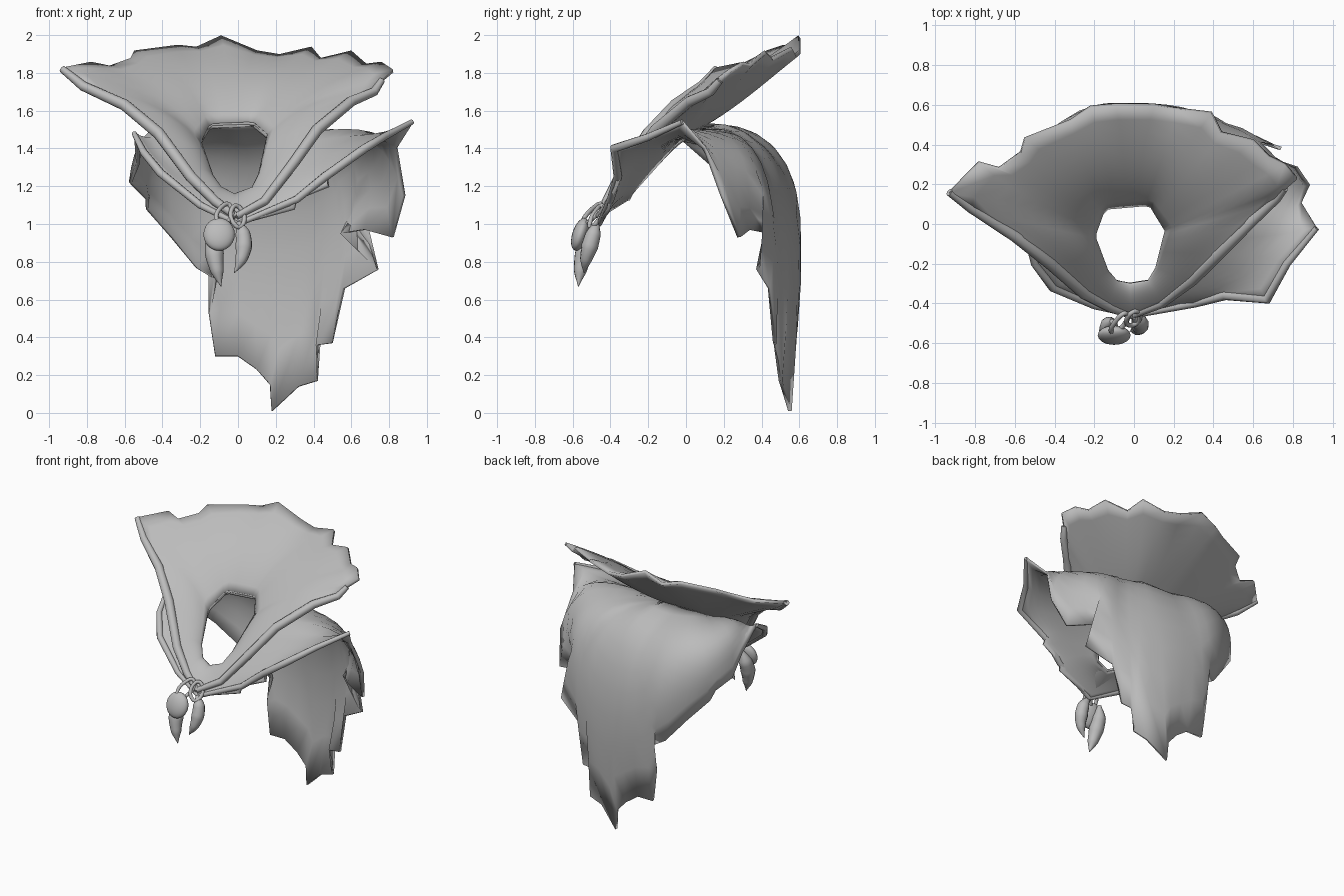
import bpy, bmesh, math
from mathutils import Vector

if "Cube" in bpy.data.objects:
    bpy.data.objects.remove(bpy.data.objects["Cube"], do_unlink=True)

grey = bpy.data.materials.new("plain grey")
grey.use_nodes = True
grey.diffuse_color = (0.5, 0.5, 0.5, 1)
grey.node_tree.nodes["Principled BSDF"].inputs["Base Color"].default_value = (0.5, 0.5, 0.5, 1)


def finish(obj, angle=65):
    obj.data.materials.append(grey)
    bpy.ops.object.select_all(action='DESELECT')
    obj.select_set(True)
    bpy.context.view_layer.objects.active = obj
    if obj.type == 'MESH':
        bpy.ops.object.shade_smooth_by_angle(angle=math.radians(angle))
    return obj


# Angular neck opening, high at the back and low at the front
FRONT, END = -math.pi / 2, math.pi * 1.5
neck_ring = [Vector(p) for p in (
    (-.02, -.3, 1.15), (.1, -.28, 1.19), (.16, -.03, 1.47), (.08, .1, 1.54),
    (-.15, .08, 1.53), (-.2, -.06, 1.43), (-.12, -.28, 1.2), (-.02, -.3, 1.15))]


def turn(x, y):
    """Angle round the neck, from the front through the left side and back."""
    return (math.atan2(y, x) - FRONT) % (2 * math.pi) + FRONT


neck_angles = [FRONT] + [turn(p.x + .02, p.y + .1) for p in neck_ring[1:-1]] + [END]


def neck(a, drop):
    for i in range(len(neck_ring) - 1):
        a0, a1 = neck_angles[i], neck_angles[i + 1]
        if a <= a1:
            break
    p = neck_ring[i].lerp(neck_ring[i + 1], (a - a0) / (a1 - a0))
    return p - Vector((0, 0, drop))


def drape(name, hem, bend, drop, thick, spread, steps=10):
    """Cloth from the neck to a ragged hem; the folds follow a softened hem."""
    hem = [Vector(p) for p in hem]
    last = len(hem) - 1
    angles = [turn(h.x, h.y + .08) for h in hem]
    angles[0], angles[last] = FRONT, END
    bm = bmesh.new()
    cols, prev = [], FRONT
    for k, h in enumerate(hem):
        r = min(spread, k, last - k)
        near = range(k - r, k + r + 1)
        soft = sum((hem[j] for j in near), Vector()) / len(near)
        a = prev = max(prev, sum(angles[j] for j in near) / len(near))
        n = neck(min(a, END), drop)
        c = bend(n, soft, a)
        col = []
        for i in range(steps + 1):
            t = i / steps
            end = soft.lerp(h, t ** 3)
            col.append(bm.verts.new(n * (1 - t) ** 2 + c * 2 * t * (1 - t) + end * t * t))
        cols.append(col)
    for c0, c1 in zip(cols, cols[1:]):
        for i in range(steps):
            bm.faces.new((c0[i], c0[i + 1], c1[i + 1], c1[i]))
    bmesh.ops.remove_doubles(bm, verts=bm.verts, dist=0.0005)
    bmesh.ops.recalc_face_normals(bm, faces=bm.faces)
    me = bpy.data.meshes.new(name)
    bm.to_mesh(me)
    bm.free()
    ob = bpy.data.objects.new(name, me)
    bpy.context.collection.objects.link(ob)
    mod = ob.modifiers.new("thickness", 'SOLIDIFY')
    mod.thickness, mod.offset = thick, 0
    return finish(ob)


def tube(name, pts, radii, depth, cyclic=False, handle='AUTO'):
    """Round cord through points, with a radius factor at each."""
    cu = bpy.data.curves.new(name, 'CURVE')
    cu.dimensions = '3D'
    cu.bevel_depth, cu.bevel_resolution = depth, 3
    cu.use_fill_caps = True
    cu.resolution_u = 6
    sp = cu.splines.new('BEZIER')
    sp.bezier_points.add(len(pts) - 1)
    for bp, p, r in zip(sp.bezier_points, pts, radii):
        bp.co, bp.radius = p, r
        bp.handle_left_type = bp.handle_right_type = handle
    sp.use_cyclic_u = cyclic
    ob = bpy.data.objects.new(name, cu)
    bpy.context.collection.objects.link(ob)
    return finish(ob)


# Standing collar: padded, flaring from the neck to a wide ragged edge
collar_hem = [
    (-.01, -.46, 1.04), (.14, -.4, 1.12), (.3, -.28, 1.33), (.42, -.16, 1.5),
    (.6, .02, 1.65), (.72, .13, 1.7), (.76, .18, 1.76), (.82, .23, 1.81),
    (.76, .3, 1.85), (.68, .34, 1.84), (.6, .42, 1.91), (.44, .46, 1.87),
    (.39, .56, 1.93), (.22, .58, 1.89), (.1, .6, 1.91), (-.09, .6, 1.99),
    (-.22, .59, 1.93), (-.32, .52, 1.94), (-.55, .43, 1.91), (-.57, .36, 1.87),
    (-.68, .28, 1.83), (-.78, .31, 1.85), (-.93, .16, 1.82), (-.82, .08, 1.73),
    (-.6, -.06, 1.63), (-.42, -.2, 1.48), (-.25, -.35, 1.25), (-.12, -.42, 1.12),
    (-.01, -.46, 1.04)]


def lining_bend(n, h, a):
    c = n.lerp(h, 0.3)
    c.z += 0.13 * min(1, (h - n).length / 0.5)
    return c


def shell_bend(n, h, a):
    c = n.lerp(h, 0.45)
    c.z -= 0.05 * max(0, math.sin(a))
    return c


drape("collar_lining", collar_hem, lining_bend, 0, 0.02, 1)
drape("collar_shell", collar_hem, shell_bend, 0.01, 0.02, 1)

# Cape: open at the front, over the shoulders, long ragged tail behind
cape_hem = [
    (.0, -.46, 1.0), (.3, -.41, 1.08), (.31, -.4, 1.13), (.48, -.37, 1.2),
    (.46, -.36, 1.25), (.67, -.38, 1.4), (.77, -.2, 1.46), (.92, -.02, 1.54),
    (.84, .1, 1.4), (.88, .19, 1.15), (.82, .28, .93), (.67, .33, .97),
    (.54, .45, .95), (.74, .38, .76), (.56, .44, .66), (.5, .47, .37),
    (.42, .47, .36), (.42, .5, .17), (.32, .51, .14), (.18, .55, .01),
    (.17, .55, .15), (.1, .55, .23), (0, .55, .3), (-.12, .55, .3),
    (-.15, .55, .53), (-.12, .56, .71), (-.22, .55, .77), (-.35, .49, .93),
    (-.48, .41, 1.08), (-.48, .35, 1.13), (-.57, .28, 1.22), (-.53, .12, 1.32),
    (-.55, -.03, 1.48), (-.5, -.2, 1.38), (-.41, -.32, 1.27), (-.2, -.41, 1.1),
    (0, -.46, 1.0)]


def cape_bend(n, h, a):
    back = max(0, math.sin(a))
    k = 0.83 + 0.55 * back
    z = max(n.z, h.z)
    lift = min(1, max(0, (h.y + .2) / .25))
    z += (1.5 + 0.12 * abs(math.cos(a)) - z) * lift
    return Vector((h.x * k, h.y * k, z))


drape("cape", cape_hem, cape_bend, 0.015, 0.02, 2)


# Rolled trims along the front edges
def trim(name, pts, depth):
    n = len(pts) - 1
    radii = [0.6 + 0.4 * math.sin(math.pi * i / n) for i in range(n + 1)]
    tube(name, pts, radii, depth, handle='VECTOR')


trim("collar_trim_left", collar_hem[:7], 0.03)
trim("collar_trim_right", collar_hem[-7:], 0.032)
trim("cape_trim_left", cape_hem[:1] + cape_hem[2:3] + cape_hem[4:8], 0.024)
trim("cape_trim_right", cape_hem[-5:], 0.022)


# Chain links at the clasp
def link(name, top, bottom, width):
    a, b = Vector(top), Vector(bottom)
    w = Vector((width, 0.01, 0))
    tube(name, [a - w, a + w, b + w, b - w], [1] * 4, 0.012, True)


link("link_right", (-.06, -.46, 1.1), (-.085, -.54, 1.0), 0.016)
link("link_left", (-.01, -.45, 1.09), (.005, -.5, .99), 0.016)

# Flat round bead
bpy.ops.mesh.primitive_uv_sphere_add(segments=20, ring_count=12, radius=1, location=(-.1, -.56, .945))
bead = bpy.context.object
bead.name = "bead"
bead.scale = (.083, .042, .09)
bead.rotation_euler = (math.radians(-18), 0, 0)
finish(bead)

# Curved fangs
fang = [0.25, 0.9, 1.0, 0.7, 0.04]
tube("fang_right", [(-.11, -.49, 1.0), (-.125, -.51, .92), (-.125, -.54, .84),
                    (-.11, -.56, .75), (-.09, -.57, .67)], fang, 0.05)
tube("fang_left", [(.0, -.47, 1.01), (.025, -.49, .95), (.03, -.51, .88),
                   (.015, -.53, .81), (-.02, -.54, .74)], fang, 0.045)
